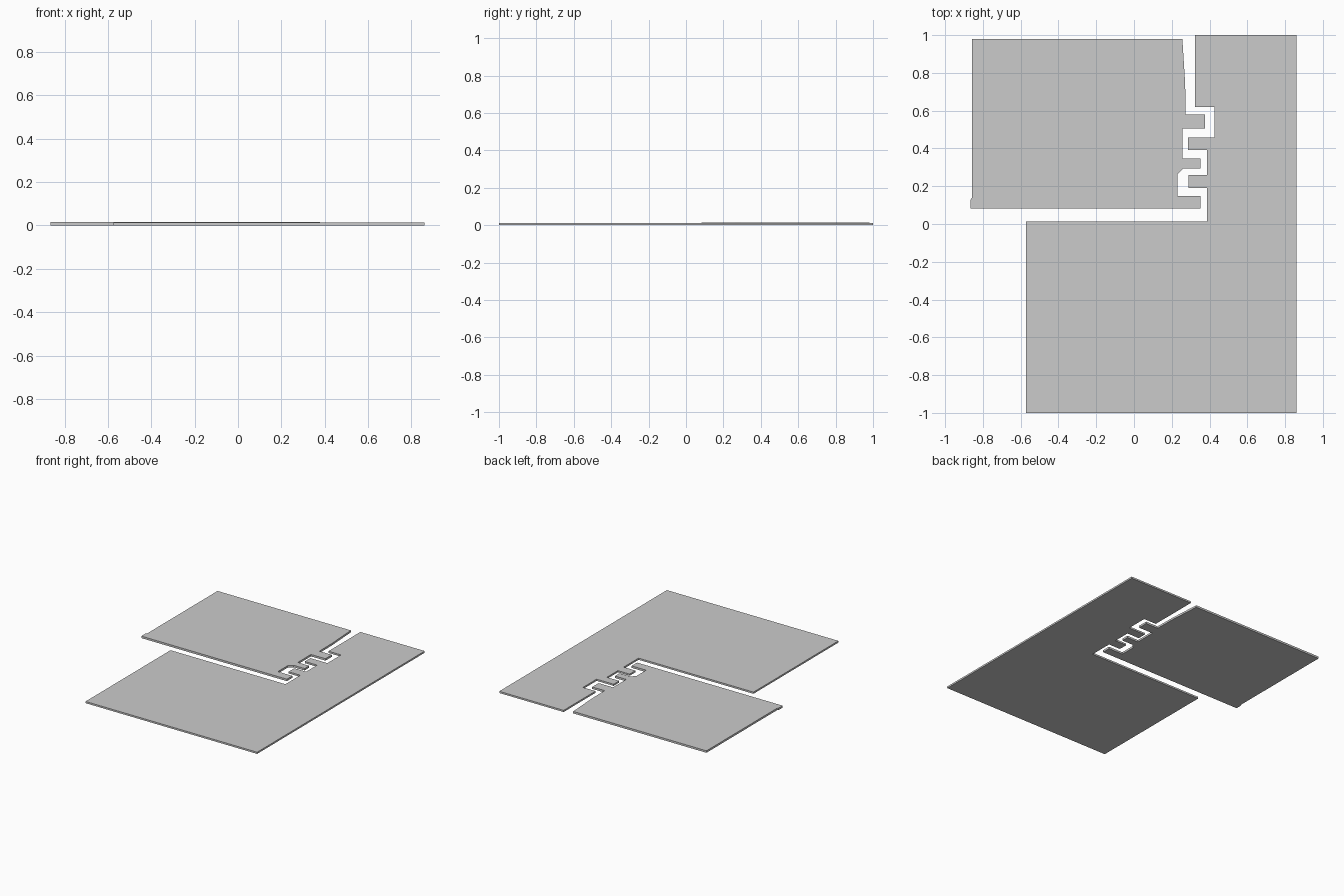
import bpy
import bmesh

if "Cube" in bpy.data.objects:
    bpy.data.objects.remove(bpy.data.objects["Cube"])


def plate(name, outline, thickness):
    """Flat panel: a closed outline pulled straight up from the ground."""
    bm = bmesh.new()
    face = bm.faces.new([bm.verts.new((x, y, 0)) for x, y in outline])
    top = bmesh.ops.extrude_face_region(bm, geom=[face])["geom"]
    moved = [v for v in top if isinstance(v, bmesh.types.BMVert)]
    bmesh.ops.translate(bm, verts=moved, vec=(0, 0, thickness))
    bmesh.ops.recalc_face_normals(bm, faces=bm.faces)
    # Triangulate so the concave caps fill cleanly
    bmesh.ops.triangulate(bm, faces=[f for f in bm.faces if len(f.verts) > 4])
    mesh = bpy.data.meshes.new(name)
    bm.to_mesh(mesh)
    bm.free()
    obj = bpy.data.objects.new(name, mesh)
    bpy.context.collection.objects.link(obj)
    return obj


def notch(x_out, x_in, y0, y1):
    """One rectangular step of the toothed edge, from y0 to y1."""
    return [(x_out, y0), (x_in, y0), (x_in, y1), (x_out, y1)]


# Upper-left panel with three teeth on its right edge
upper_panel = [(-0.857, 0.98), (-0.857, 0.14), (-0.865, 0.13), (-0.865, 0.082)]
upper_panel += [(0.351, 0.082), (0.351, 0.147), (0.23, 0.147),
                (0.23, 0.262), (0.26, 0.293)]
upper_panel += [(0.351, 0.293), (0.351, 0.347), (0.256, 0.347)]
upper_panel += [(0.256, 0.505), (0.377, 0.505), (0.377, 0.581), (0.273, 0.581)]
upper_panel += [(0.271, 0.74), (0.256, 0.98)]
plate("upper_panel", upper_panel, 0.015)

# L-shaped panel with matching teeth on its inner edge
lower_panel = [(0.322, 1.0), (0.86, 1.0), (0.86, -1.0), (-0.573, -1.0),
               (-0.573, 0.013), (0.387, 0.013)]
lower_panel += notch(0.387, 0.289, 0.191, 0.26)
lower_panel += [(0.387, 0.391), (0.285, 0.391), (0.285, 0.457),
                (0.427, 0.457), (0.427, 0.62), (0.322, 0.62)]
plate("lower_panel", lower_panel, 0.013)
